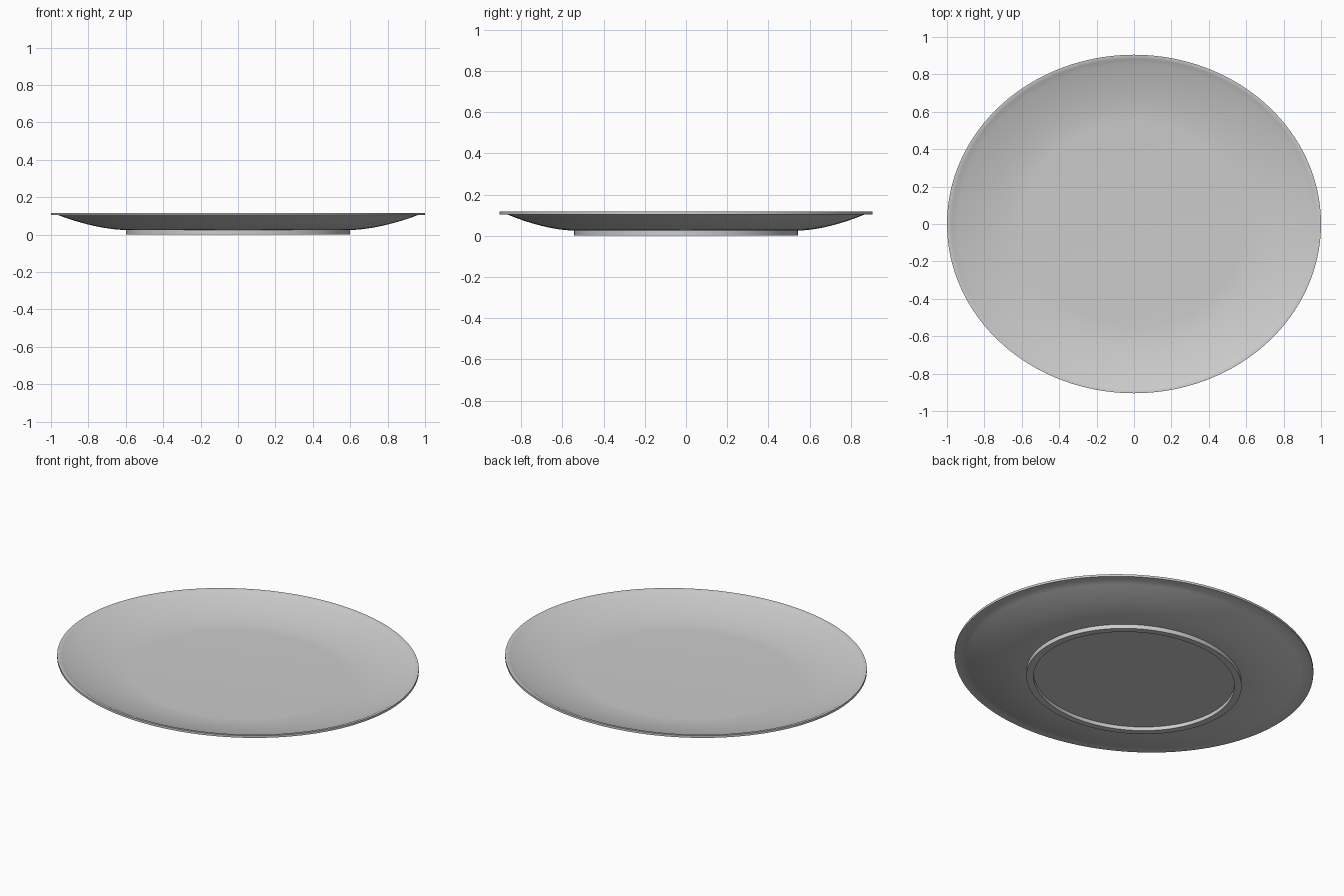
import bpy
import bmesh
import math

cube = bpy.data.objects.get("Cube")
if cube:
    bpy.data.objects.remove(cube, do_unlink=True)

SIDES = 128
DEPTH = 0.905  # ratio of the oval's y radius to its x radius

glaze = bpy.data.materials.new("grey_glaze")
glaze.use_nodes = True
grey = (0.6, 0.6, 0.6, 1)
glaze.diffuse_color = grey
glaze.node_tree.nodes["Principled BSDF"].inputs["Base Color"].default_value = grey


def arc(r0, z0, r1, z1, steps=12):
    """Rising curve that starts flat and steepens outwards."""
    return [(r0 + (r1 - r0) * i / steps, z0 + (z1 - z0) * (i / steps) ** 1.7)
            for i in range(steps + 1)]


def oval_lathe(name, profile):
    """Sweep a (radius, height) profile round an oval, capping both ends."""
    bm = bmesh.new()
    rings = []
    for r, z in profile:
        rings.append([bm.verts.new((r * math.cos(a), r * DEPTH * math.sin(a), z))
                      for a in (2 * math.pi * i / SIDES for i in range(SIDES))])
    for low, high in zip(rings, rings[1:]):
        for i in range(SIDES):
            j = (i + 1) % SIDES
            bm.faces.new((low[i], low[j], high[j], high[i]))
    bm.faces.new(rings[0][::-1])
    bm.faces.new(rings[-1])
    mesh = bpy.data.meshes.new(name)
    bm.to_mesh(mesh)
    bm.free()
    obj = bpy.data.objects.new(name, mesh)
    bpy.context.collection.objects.link(obj)
    mesh.materials.append(glaze)
    bpy.ops.object.select_all(action="DESELECT")
    obj.select_set(True)
    bpy.context.view_layer.objects.active = obj
    bpy.ops.object.shade_smooth_by_angle(angle=math.radians(30))
    return obj


# Recessed base, foot ring, curved underside, thin lip, dished top
foot = [(0.56, 0.022), (0.56, 0), (0.6, 0), (0.6, 0.025)]
underside = arc(0.6, 0.025, 0.96, 0.104)[1:]
lip = [(1, 0.104), (1, 0.117), (0.985, 0.117)]
top = arc(0.6, 0.04, 0.975, 0.112)[::-1]
oval_lathe("oval_plate", foot + underside + lip + top)
